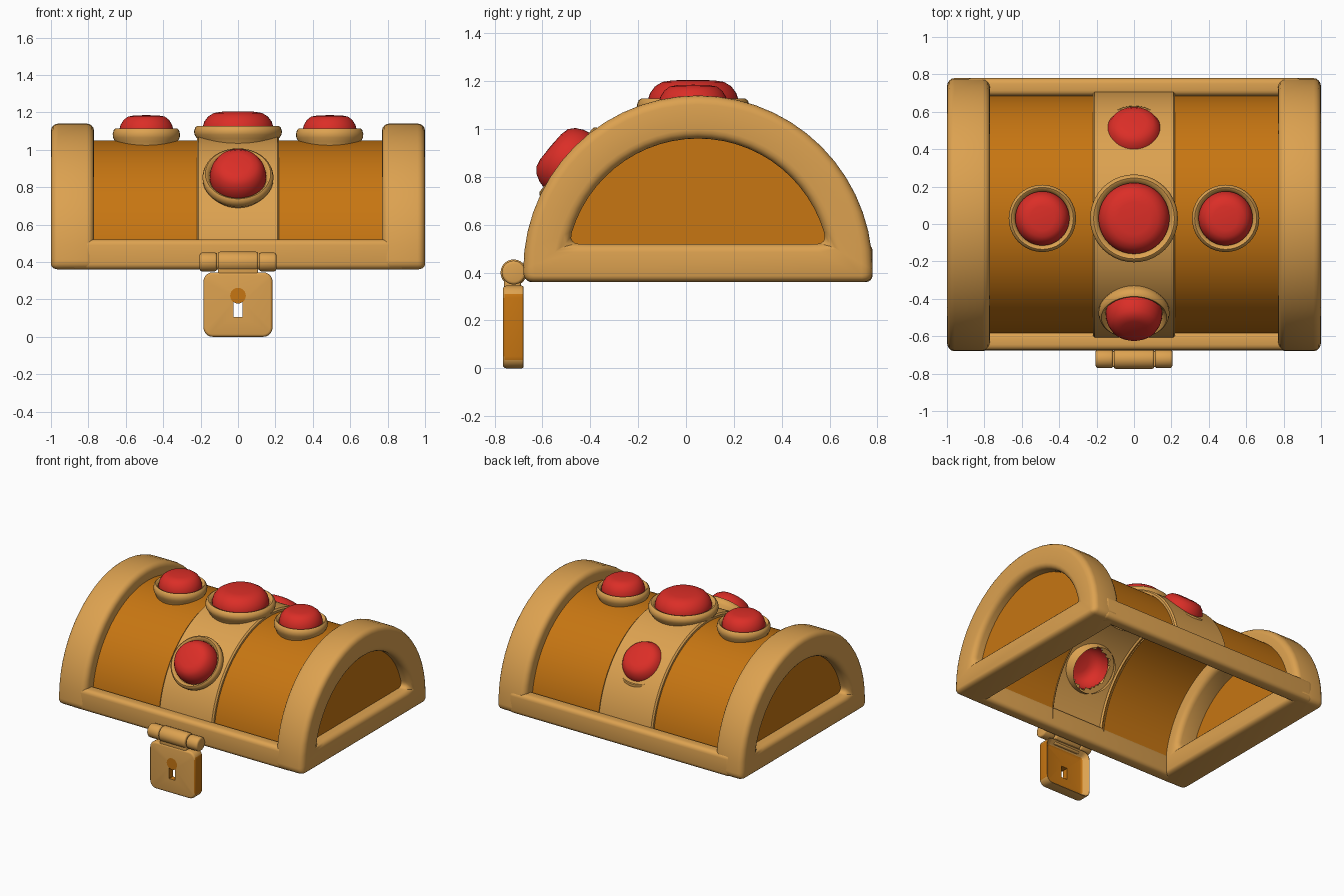
import bpy, bmesh, math
from mathutils import Vector, Euler

cube = bpy.data.objects.get("Cube")
if cube:
    bpy.data.objects.remove(cube, do_unlink=True)


def material(name, rgb):
    m = bpy.data.materials.new(name)
    m.use_nodes = True
    m.diffuse_color = (*rgb, 1)
    m.node_tree.nodes["Principled BSDF"].inputs["Base Color"].default_value = (*rgb, 1)
    return m


GOLD = material("pale gold", (0.72, 0.36, 0.08))
BROWN = material("orange brown", (0.57, 0.18, 0.006))
RED = material("ruby red", (0.71, 0.027, 0.02))
CY, CZ = 0.05, 0.41          # axis of the barrel lid
FRAME_R, OPENING_R, PANEL_R, STRIP_R = 0.73, 0.55, 0.64, 0.665
SILL = 0.52


def finish(bm, name, mats, bevel=0, segments=4, cutter=None, recalc=True):
    """Turn a bmesh into a smooth-shaded object with applied modifiers."""
    if recalc:
        bmesh.ops.recalc_face_normals(bm, faces=bm.faces)
    me = bpy.data.meshes.new(name)
    bm.to_mesh(me)
    bm.free()
    for m in mats:
        me.materials.append(m)
    ob = bpy.data.objects.new(name, me)
    bpy.context.collection.objects.link(ob)
    bpy.ops.object.select_all(action='DESELECT')
    ob.select_set(True)
    bpy.context.view_layer.objects.active = ob
    if bevel:
        mod = ob.modifiers.new("round", 'BEVEL')
        mod.width, mod.segments = bevel, segments
        mod.limit_method, mod.angle_limit = 'ANGLE', math.radians(40)
        bpy.ops.object.modifier_apply(modifier=mod.name)
    if cutter:
        mod = ob.modifiers.new("cut", 'BOOLEAN')
        mod.object, mod.operation, mod.solver = cutter, 'DIFFERENCE', 'EXACT'
        bpy.ops.object.modifier_apply(modifier=mod.name)
    bpy.ops.object.shade_smooth_by_angle(angle=math.radians(40))
    return ob


def box_mesh(lo, hi):
    bm = bmesh.new()
    bmesh.ops.create_cube(bm, size=1)
    for v in bm.verts:
        v.co = [a + (b - a) * (c + 0.5) for a, b, c in zip(lo, hi, v.co)]
    return bm


def grid_faces(bm, rows, closed=False):
    """Join neighbouring rows of vertices with quads."""
    n = len(rows[0])
    for a, b in zip(rows, rows[1:] + (rows[:1] if closed else [])):
        for j in range(n - 1):
            bm.faces.new((a[j], a[j + 1], b[j + 1], b[j]))


def arc(r, start, steps=28):
    angles = [start + (math.pi - 2 * start) * i / steps for i in range(steps + 1)]
    return [(CY + r * math.cos(a), CZ + r * math.sin(a)) for a in angles]


# Jewels: name, ring centre, tilt about x, ring radius, jewel radius, height
JEWELS = [
    ("top", (0, 0.03, 1.12), 0, 0.235, 0.19, 0.085),
    ("left", (0.49, 0.03, 1.105), 0, 0.18, 0.145, 0.08),
    ("right", (-0.49, 0.03, 1.105), 0, 0.18, 0.145, 0.08),
    ("front", (0, -0.494, 0.866), 50, 0.19, 0.15, 0.095),
    ("back", (0, 0.49, 0.86), -40, 0.19, 0.15, 0.09),
]


def under_jewel(p):
    for name, loc, tilt, ring, _, _ in JEWELS:
        axis = Euler((math.radians(tilt), 0, 0)).to_matrix() @ Vector((0, 0, 1))
        d = p - Vector(loc)
        side = d - axis * d.dot(axis)
        if name != "back" and abs(d.dot(axis)) < 0.3 and side.length < 0.75 * ring:
            return True
    return False


def barrel_sheet(name, profile, mat):
    """Sweep (x, radius) points over the lid, open beneath the jewels."""
    bm = bmesh.new()
    rows = []
    for i in range(97):
        a = math.radians(1 + 178 * i / 96)
        rows.append([bm.verts.new((x, CY + r * math.cos(a), CZ + r * math.sin(a)))
                     for x, r in profile])
    grid_faces(bm, rows)
    holes = [f for f in bm.faces if under_jewel(f.calc_center_median())]
    bmesh.ops.delete(bm, geom=holes, context='FACES')
    finish(bm, name, [mat], recalc=False)


# Curved panels and raised centre band
for side, label in ((1, "left"), (-1, "right")):
    xs = sorted(side * (0.21 + 0.6 * i / 24) for i in range(25))
    barrel_sheet(label + "_lid_panel", [(x, PANEL_R) for x in xs], BROWN)
edge = [(-0.22, 0.63), (-0.22, 0.655), (-0.21, STRIP_R)]
band = edge + [(-0.21 + 0.42 * i / 18, STRIP_R) for i in range(1, 18)]
band += [(-x, r) for x, r in reversed(edge)]
barrel_sheet("centre_band", band, GOLD)

# Arched end frames with recessed panels
outer = arc(FRAME_R, 0) + [(CY - FRAME_R, 0.36), (CY + FRAME_R, 0.36)]
inner = arc(OPENING_R, math.asin((SILL - CZ) / OPENING_R)) + [(-0.4, SILL), (0.5, SILL)]
for side, label in ((1, "left"), (-1, "right")):
    bm = bmesh.new()
    rows = []
    for (oy, oz), (iy, iz) in zip(outer, inner):
        corners = ((0.77, oy, oz), (1.0, oy, oz), (1.0, iy, iz), (0.77, iy, iz))
        ring = [bm.verts.new((side * x, y, z)) for x, y, z in corners]
        rows.append(ring + ring[:1])
    grid_faces(bm, rows, closed=True)
    finish(bm, label + "_end_frame", [GOLD], bevel=0.04)
    bm = bmesh.new()
    pts = arc(OPENING_R + 0.02, math.asin((SILL - 0.02 - CZ) / (OPENING_R + 0.02)))
    face = bm.faces.new([bm.verts.new((side * 0.92, y, z)) for y, z in pts])
    face.normal_update()
    if face.normal.x * side < 0:
        face.normal_flip()
    finish(bm, label + "_end_panel", [BROWN], recalc=False)

# Front and back sills
for label, y0, y1 in (("front", -0.675, -0.58), ("back", 0.685, 0.78)):
    finish(box_mesh((-0.9, y0, 0.36), (0.9, y1, SILL)), label + "_sill", [GOLD], bevel=0.03)


def lathe(name, profile, loc, tilt, mat, segs=40):
    bm = bmesh.new()
    rows = []
    for i in range(segs):
        a = math.tau * i / segs
        rows.append([bm.verts.new((r * math.cos(a), r * math.sin(a), z)) for r, z in profile])
    grid_faces(bm, rows, closed=True)
    bmesh.ops.remove_doubles(bm, verts=bm.verts, dist=0.0005)
    ob = finish(bm, name, [mat])
    ob.location = loc
    ob.rotation_euler.x = math.radians(tilt)


# Jewels in their raised settings
for label, loc, tilt, R, r, h in JEWELS:
    lathe(label + "_jewel_setting",
          [(0.85 * R, -0.11), (0.93 * R, -0.06), (0.99 * R, -0.04), (R, -0.02),
           (0.97 * R, 0), (0.92 * R, 0.008), (0.86 * R, 0.002), (0.8 * R, -0.02)],
          loc, tilt, GOLD)
    lathe(label + "_jewel",
          [(r, -0.03), (r, 0), (0.95 * r, 0.35 * h), (0.84 * r, 0.68 * h),
           (0.68 * r, 0.9 * h), (0.45 * r, 0.98 * h), (0, h)],
          loc, tilt, RED)

# Hasp plate with a hollow back and a keyhole slot
cutter = finish(box_mesh((-0.025, -0.9, 0.105), (0.025, -0.6, 0.19)), "keyhole_cutter", [BROWN])
bm = box_mesh((-0.185, -0.765, 0.0), (0.185, -0.672, 0.345))
corners = [e for e in bm.edges if abs(e.verts[0].co.y - e.verts[1].co.y) > 0.05]
bmesh.ops.bevel(bm, geom=corners, offset=0.05, segments=5, profile=0.5, affect='EDGES')
bm.normal_update()
for f in bm.faces:
    f.material_index = int(abs(f.normal.x) > 0.9)
back = max(bm.faces, key=lambda f: f.normal.y)
bmesh.ops.inset_region(bm, faces=[back], thickness=0.035, depth=-0.05)
back.material_index = 1
finish(bm, "hasp_plate", [GOLD, BROWN], bevel=0.015, segments=3, cutter=cutter)
bpy.data.objects.remove(cutter, do_unlink=True)

# Round top of the keyhole
bm = bmesh.new()
bmesh.ops.create_circle(bm, cap_ends=True, segments=24, radius=0.042)
for v in bm.verts:
    v.co = (v.co.x, -0.768, 0.22 + v.co.y)
finish(bm, "keyhole_top", [BROWN])

# Hinge knuckles and the neck that carries the plate
for label, x0, x1, r in (("right", -0.205, -0.112, 0.05), ("middle", -0.108, 0.108, 0.055),
                         ("left", 0.112, 0.205, 0.05)):
    bm = bmesh.new()
    bmesh.ops.create_cone(bm, cap_ends=True, segments=24, radius1=r, radius2=r, depth=x1 - x0)
    for v in bm.verts:
        v.co = ((x0 + x1) / 2 + v.co.z, -0.72 + v.co.x, 0.4 + v.co.y)
    finish(bm, label + "_hinge_knuckle", [GOLD], bevel=0.012, segments=3)
finish(box_mesh((-0.108, -0.76, 0.32), (0.108, -0.69, 0.4)), "hasp_neck", [GOLD], bevel=0.01)
